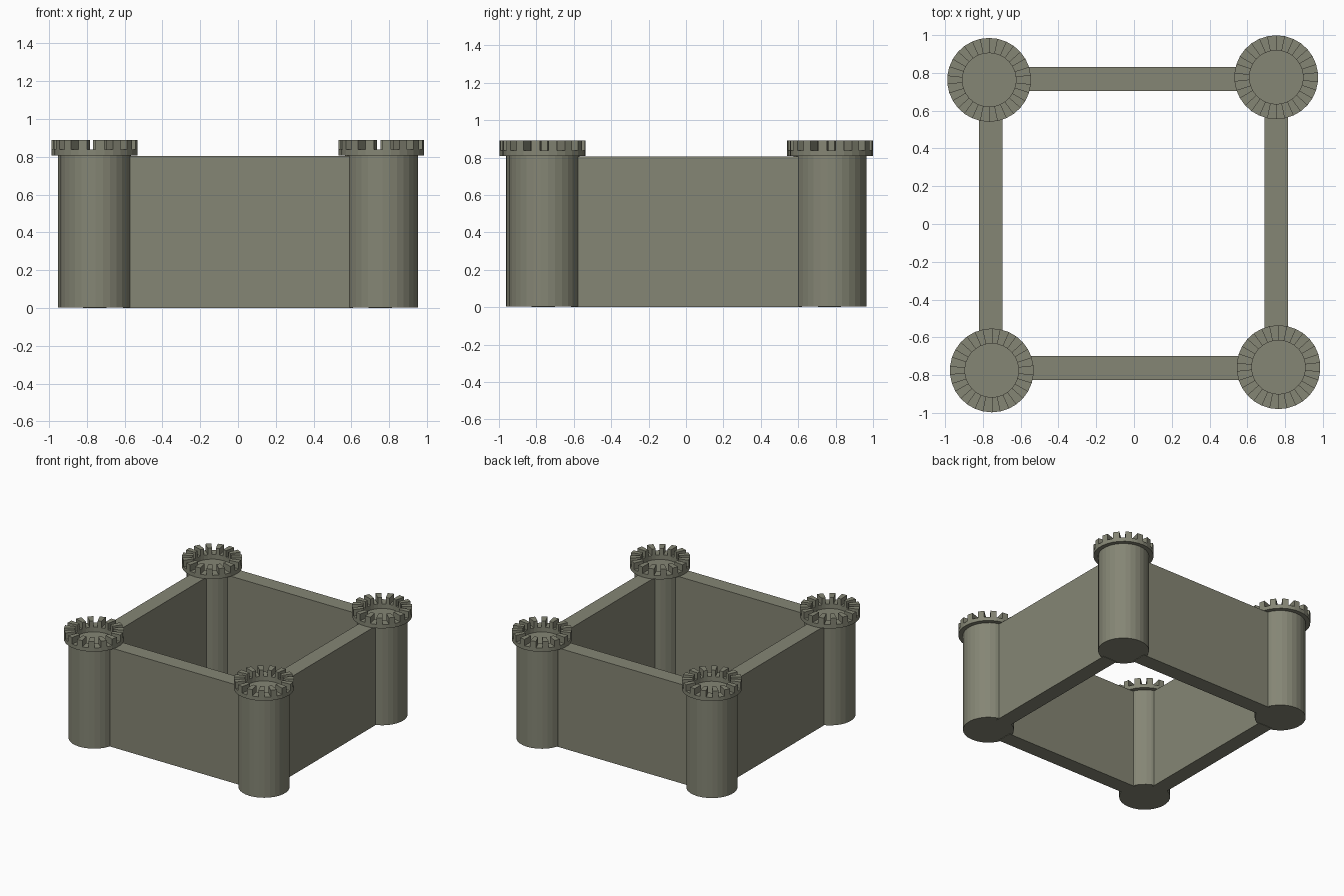
import bpy, bmesh, math

if "Cube" in bpy.data.objects:
    bpy.data.objects.remove(bpy.data.objects["Cube"])

N = 30                      # sides per circle, 15 merlons
R_TOWER, R_OUT, R_IN = 0.188, 0.222, 0.142
Z_FLOOR, Z_RING, Z_GAP, Z_TOP = 0.80, 0.807, 0.838, 0.89

stone = bpy.data.materials.new("olive grey stone")
stone.diffuse_color = (0.235, 0.238, 0.177, 1)
stone.use_nodes = True
stone.node_tree.nodes["Principled BSDF"].inputs["Base Color"].default_value = stone.diffuse_color


def finish(bm, name, loc):
    bmesh.ops.recalc_face_normals(bm, faces=bm.faces)
    me = bpy.data.meshes.new(name)
    bm.to_mesh(me)
    bm.free()
    me.materials.append(stone)
    ob = bpy.data.objects.new(name, me)
    ob.location = loc
    bpy.context.collection.objects.link(ob)


def tower(name, x, y):
    # Plain round shaft with a flat floor on top
    bm = bmesh.new()
    bmesh.ops.create_cone(bm, cap_ends=True, segments=N, radius1=R_TOWER,
                          radius2=R_TOWER, depth=Z_FLOOR - 0.003)
    bmesh.ops.translate(bm, verts=bm.verts, vec=(0, 0, (Z_FLOOR + 0.003) / 2))
    finish(bm, name + "_shaft", (x, y, 0))


def crown(name, x, y):
    # Overhanging ring whose wedges alternate between gap and merlon
    bm = bmesh.new()

    def pt(r, i, z):
        a = math.radians(12 * i - 6)
        return bm.verts.new((r * math.cos(a), r * math.sin(a), z))

    def quad(*pts):
        bm.faces.new([pt(*p) for p in pts])

    for i in range(N):
        h = Z_TOP if i % 2 else Z_GAP
        j = i + 1
        quad((R_IN, i, h), (R_OUT, i, h), (R_OUT, j, h), (R_IN, j, h))
        quad((R_IN, i, Z_RING), (R_OUT, i, Z_RING), (R_OUT, j, Z_RING), (R_IN, j, Z_RING))
        for r, low in ((R_OUT, Z_RING), (R_IN, Z_FLOOR)):
            quad((r, i, low), (r, j, low), (r, j, Z_GAP), (r, i, Z_GAP))
            if i % 2:
                quad((r, i, Z_GAP), (r, j, Z_GAP), (r, j, h), (r, i, h))
        # merlon flanks
        quad((R_IN, i, Z_GAP), (R_OUT, i, Z_GAP), (R_OUT, i, Z_TOP), (R_IN, i, Z_TOP))
    # collar closing the small step between shaft and ring
    for i in range(N):
        quad((R_TOWER, i, Z_FLOOR), (R_TOWER, i + 1, Z_FLOOR),
             (R_TOWER, i + 1, Z_RING), (R_TOWER, i, Z_RING))
    bmesh.ops.remove_doubles(bm, verts=bm.verts, dist=1e-5)
    finish(bm, name + "_crown", (x, y, 0))


def wall(name, x0, x1, y0, y1):
    bm = bmesh.new()
    bmesh.ops.create_cube(bm, size=1)
    bmesh.ops.scale(bm, verts=bm.verts, vec=(x1 - x0, y1 - y0, 0.805))
    finish(bm, name, ((x0 + x1) / 2, (y0 + y1) / 2, 0.4025))


# Corner towers, on a slightly turned square
for name, x, y in (("back_left_tower", -0.767, 0.763), ("back_right_tower", 0.753, 0.777),
                   ("front_left_tower", -0.753, -0.775), ("front_right_tower", 0.765, -0.758)):
    tower(name, x, y)
    crown(name, x, y)

# Curtain walls ending under the crown rings
wall("back_wall", -0.61, 0.60, 0.705, 0.83)
wall("front_wall", -0.60, 0.61, -0.825, -0.70)
wall("left_wall", -0.82, -0.695, -0.615, 0.605)
wall("right_wall", 0.69, 0.815, -0.605, 0.62)
